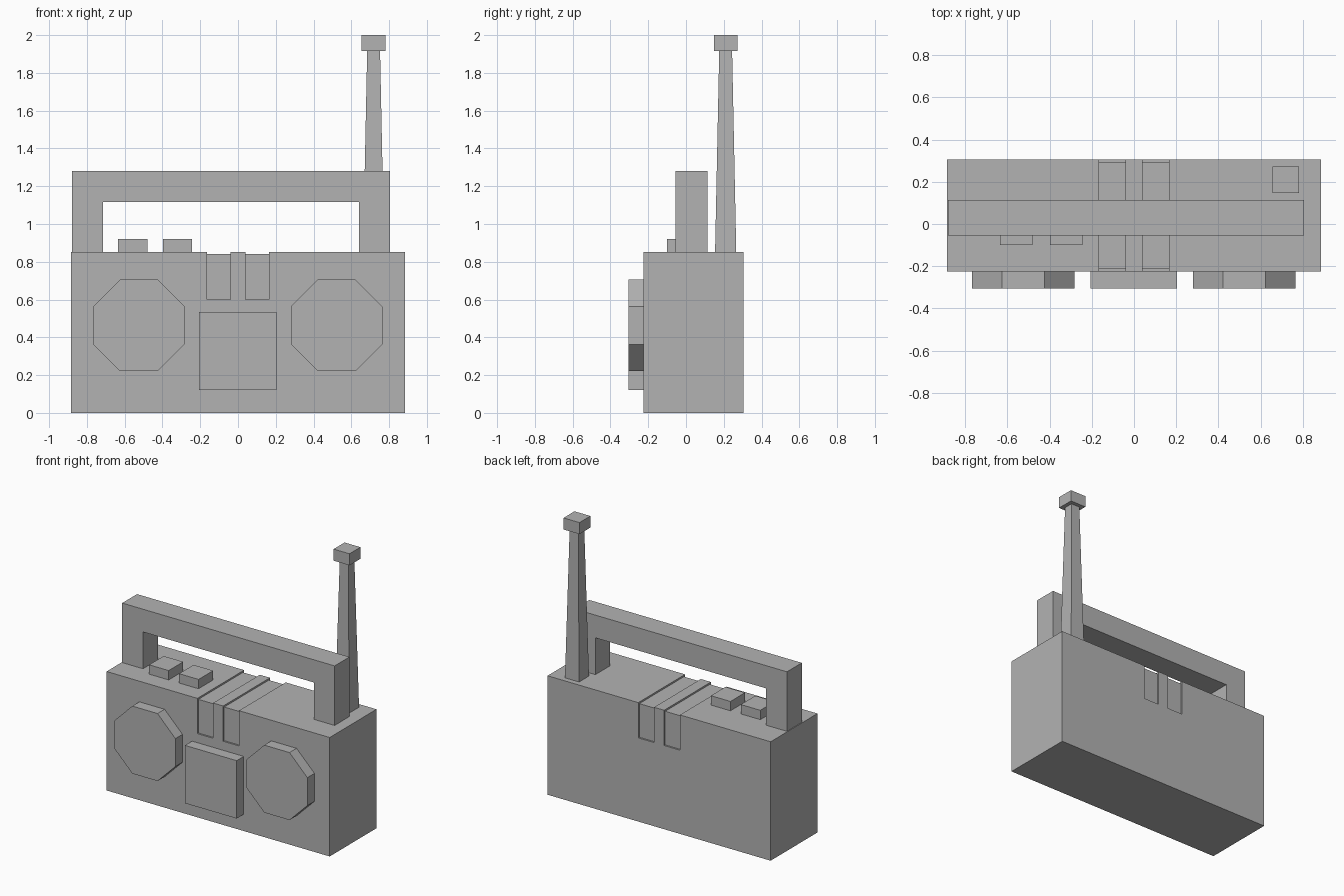
import bpy, bmesh, math
from mathutils import Matrix

if "Cube" in bpy.data.objects:
    bpy.data.objects.remove(bpy.data.objects["Cube"])

grey = bpy.data.materials.new("plain grey")
grey.diffuse_color = (0.45, 0.45, 0.45, 1)
grey.use_nodes = True
grey.node_tree.nodes["Principled BSDF"].inputs["Base Color"].default_value = grey.diffuse_color


def finish(name, bm):
    bmesh.ops.recalc_face_normals(bm, faces=bm.faces[:])
    mesh = bpy.data.meshes.new(name)
    bm.to_mesh(mesh)
    bm.free()
    mesh.materials.append(grey)
    ob = bpy.data.objects.new(name, mesh)
    bpy.context.collection.objects.link(ob)
    return ob


def box(name, x0, x1, y0, y1, z0, z1):
    bm = bmesh.new()
    m = Matrix.Translation(((x0 + x1) / 2, (y0 + y1) / 2, (z0 + z1) / 2))
    bmesh.ops.create_cube(bm, size=1, matrix=m @ Matrix.Diagonal((x1 - x0, y1 - y0, z1 - z0, 1)))
    return finish(name, bm)


def prism(name, points, offset):
    """Extrude a flat outline of 3D points along an offset."""
    bm = bmesh.new()
    face = bm.faces.new([bm.verts.new(p) for p in points])
    ext = bmesh.ops.extrude_face_region(bm, geom=[face])["geom"]
    bmesh.ops.translate(bm, vec=offset, verts=[v for v in ext if isinstance(v, bmesh.types.BMVert)])
    return finish(name, bm)


# Main case with two shallow grooves wrapping over the top
case = box("case", -0.885, 0.885, -0.225, 0.305, 0, 0.853)
U = [(-0.3, 0.6), (-0.3, 0.95), (0.4, 0.95), (0.4, 0.6),
     (0.293, 0.6), (0.293, 0.841), (-0.213, 0.841), (-0.213, 0.6)]
for side, x in (("left", -0.165), ("right", 0.04)):
    cutter = prism(side + "_groove_cutter", [(x, y, z) for y, z in U], (0.125, 0, 0))
    cutter.hide_render = True
    cutter.hide_set(True)
    mod = case.modifiers.new(side + " groove", 'BOOLEAN')
    mod.operation = 'DIFFERENCE'
    mod.solver = 'EXACT'
    mod.object = cutter

# Carrying handle: an upside-down U
H = [(-0.88, 0.853), (-0.88, 1.28), (0.805, 1.28), (0.805, 0.853),
     (0.64, 0.853), (0.64, 1.117), (-0.715, 1.117), (-0.715, 0.853)]
prism("handle", [(x, -0.055, z) for x, z in H], (0, 0.168, 0))

# Octagonal speakers
R = 0.242 / math.cos(math.pi / 8)
for name, cx in (("left_speaker", -0.525), ("right_speaker", 0.522)):
    ring = [math.pi / 8 + i * math.pi / 4 for i in range(8)]
    prism(name, [(cx + R * math.cos(a), -0.305, 0.463 + R * math.sin(a)) for a in ring], (0, 0.08, 0))

# Cassette door and top buttons
box("cassette_door", -0.207, 0.203, -0.305, -0.225, 0.12, 0.535)
for i, x in enumerate((-0.635, -0.398)):
    box(f"button_{i + 1}", x, x + 0.155, -0.1, 0.065, 0.853, 0.92)

# Tapered square antenna with a cap
bm = bmesh.new()
bmesh.ops.create_cone(bm, cap_ends=True, segments=4, radius1=0.056 * math.sqrt(2),
                      radius2=0.034 * math.sqrt(2), depth=1.067,
                      matrix=Matrix.Translation((0.718, 0.21, 1.3865)) @ Matrix.Rotation(math.pi / 4, 4, 'Z'))
# Keep the sides parallel to the case whatever the starting corner
for v in bm.verts:
    half = 0.056 if v.co.z < 1.3 else 0.034
    v.co.x = 0.718 + math.copysign(half, v.co.x - 0.718)
    v.co.y = 0.21 + math.copysign(half, v.co.y - 0.21)
finish("antenna", bm)
box("antenna_cap", 0.655, 0.781, 0.148, 0.272, 1.917, 2.0)
